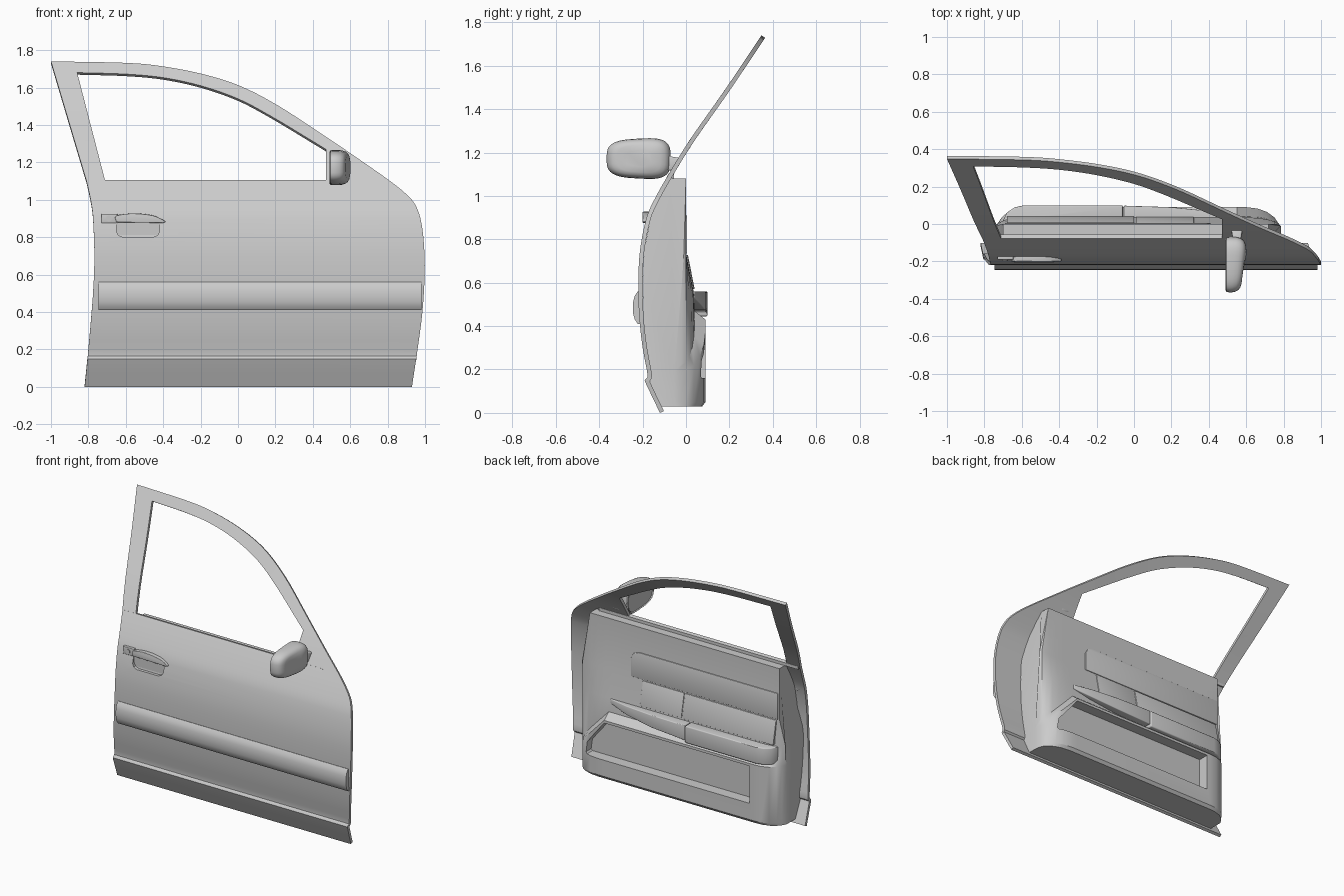
import bpy, bmesh, math
from mathutils import Vector

if "Cube" in bpy.data.objects:
    bpy.data.objects.remove(bpy.data.objects["Cube"])


def dense(pts, n=5):
    """Smooth curve through 2D points (Catmull-Rom)."""
    p = [Vector(q) for q in pts]
    p = [2 * p[0] - p[1]] + p + [2 * p[-1] - p[-2]]
    out = []
    for i in range(1, len(p) - 2):
        a, b, c, d = p[i - 1:i + 3]
        for k in range(n):
            t = k / n
            out.append(0.5 * (2 * b + (c - a) * t + (2 * a - 5 * b + 4 * c - d) * t * t
                              + (3 * b - a - 3 * c + d) * t ** 3))
    return out + [p[-2]]


def lookup(table, z):
    """Value at height z from (z, value) pairs."""
    for a, b in zip(table, table[1:]):
        if z <= b[0]:
            return a[1] + (b[1] - a[1]) * (z - a[0]) / (b[0] - a[0])
    return table[-1][1]


def add(name, bm):
    me = bpy.data.meshes.new(name)
    bm.to_mesh(me)
    bm.free()
    ob = bpy.data.objects.new(name, me)
    bpy.context.collection.objects.link(ob)
    return ob


def loft(name, rings, bevel=0):
    """Closed rings joined by quads and capped at both ends."""
    bm = bmesh.new()
    vs = [[bm.verts.new(p) for p in r] for r in rings]
    n = len(vs[0])
    for a, b in zip(vs, vs[1:]):
        for i in range(n):
            bm.faces.new((a[i], a[(i + 1) % n], b[(i + 1) % n], b[i]))
    bm.faces.new(vs[0])
    bm.faces.new(vs[-1])
    bmesh.ops.recalc_face_normals(bm, faces=bm.faces)
    ob = add(name, bm)
    if bevel:
        m = ob.modifiers.new("bevel", 'BEVEL')
        m.width, m.segments, m.limit_method = bevel, 3, 'ANGLE'
    return ob


def plate(name, xz, y0, y1, bevel=0):
    return loft(name, [[(x, y, z) for x, z in xz] for y in (y0, y1)], bevel)


def rect(x0, x1, z0, z1):
    return [(x0, z0), (x1, z0), (x1, z1), (x0, z1)]


def cut(ob, cutter):
    m = ob.modifiers.new("cut", 'BOOLEAN')
    m.object, m.solver = cutter, 'EXACT'
    cutter.hide_render = True
    cutters.append(cutter)


cutters = []

# Side curvature and the two vertical edges of the door, by height
SKIN = dense([(0, -.12), (.14, -.187), (.155, -.187), (.175, -.177), (.3, -.2), (.45, -.216),
              (.6, -.22), (.75, -.212), (.9, -.182), (1, -.137), (1.1, -.08), (1.2, -.02),
              (1.3, .046), (1.5, .187), (1.74, .348)])
LEFT = dense([(0, -.82), (.2, -.8), (.5, -.775), (.7, -.768), (.9, -.775), (1, -.788), (1.1, -.81)])
RIGHT = dense([(0, .93), (.2, .96), (.4, .986), (.6, .998), (.75, .995), (.88, .98), (.97, .95),
               (1.03, .9), (1.11, .8), (1.27, .57)])


def f(z):
    return lookup(SKIN, z)


# Outer skin with window frame
bm = bmesh.new()


def strip(rows):
    vs = [[bm.verts.new((x, f(z), z)) for x, z in r] for r in rows]
    for a, b in zip(vs, vs[1:]):
        for i in range(len(a) - 1):
            bm.faces.new((a[i], a[i + 1], b[i + 1], b[i]))


levels = [0, .07, .14, .148, .155, .165, .175] + [.2 + .05 * i for i in range(15)] \
    + [.925, .95, .975, 1, 1.03, 1.06, 1.1]
strip([[(lookup(LEFT, z), z), (-.71, z), (.47, z), (lookup(RIGHT, z), z)] for z in levels])
strip([[(.47, z), (lookup(RIGHT, z), z)] for z in (1.1, 1.14, 1.18, 1.22, 1.27)])
outer = dense([(.57, 1.27), (.42, 1.37), (.22, 1.5), (.02, 1.605), (-.18, 1.67), (-.4, 1.713),
               (-.6, 1.732), (-1, 1.74)])
inner = dense([(.47, 1.27), (.38, 1.325), (.18, 1.445), (0, 1.54), (-.2, 1.61), (-.4, 1.653),
               (-.6, 1.672), (-.86, 1.68)])
strip(list(zip(outer, inner)))
strip([[(-.81 - .19 * t, 1.1 + .64 * t), (-.71 - .15 * t, 1.1 + .58 * t)]
       for t in (i / 8 for i in range(9))])
bmesh.ops.remove_doubles(bm, verts=bm.verts, dist=.0005)
bm.normal_update()
bmesh.ops.reverse_faces(bm, faces=[q for q in bm.faces if q.normal.y > 0])
skin = add("door_skin", bm)
m = skin.modifiers.new("thickness", 'SOLIDIFY')
m.thickness, m.offset = .02, -1

# Recess behind the outside handle
cup = [(-.65, .89), (-.65, .83), (-.64, .81), (-.615, .8), (-.455, .8), (-.43, .81),
       (-.42, .83), (-.42, .89)]
cut(skin, plate("handle_recess_cutter", cup, -.3, -.182))

# Outside handle and lock
plate("handle_base", rect(-.73, -.645, .875, .925), -.192, -.165, .004)
lever = dense([(-.65, .88), (-.65, .915), (-.55, .927), (-.45, .915), (-.39, .885), (-.4, .876)], 4)
plate("handle_lever", lever, -.2, -.165, .006)
circle = [(-.69 + .016 * math.cos(i * math.pi / 10), .9 + .016 * math.sin(i * math.pi / 10))
          for i in range(20)]
plate("lock_cylinder", circle, -.197, -.18)

# Side moulding
prof = [(-.2, .41), (-.222, .41), (-.236, .43), (-.243, .455), (-.245, .485), (-.243, .515),
        (-.236, .54), (-.222, .56), (-.2, .56)]
loft("side_moulding", [[(x, y, z) for y, z in prof] for x in (-.745, .98)])

# Belt seal along the bottom of the window, leaning with the skin
loft("belt_seal", [[(x, -.09, 1.086), (x, -.078, 1.106), (x, -.055, 1.1), (x, -.055, 1.08)]
                   for x in (-.8, .69)])

# Inner trim: one section swept along x, its bulge shrinking and sinking at the ends
sec = [(0, 1.08), (0, .735), (.035, .56), (.04, .47), (.09, .43), (.09, .05), (.075, .03)]
sec += [(f(z) + .019, z) for z in (.03, .14, .18, .3, .45, .6, .75, .9, 1, 1.08)]
ends = [(-.74, -.25), (-.725, .1), (-.705, .42), (-.67, .75), (-.62, .95), (-.57, 1),
        (.3, 1), (.55, 1), (.6, 1), (.66, .92), (.71, .72), (.75, .4), (.775, 0), (.785, -.6)]
rings = []
for x, k in ends:
    ring = []
    for i, (y, z) in enumerate(sec):
        px = max(-.70, min(x, .79 - .2 * (z - .73))) if z > .73 else x
        if i in (3, 4):
            z -= max(0, x - .55) * 1.05
        if y > 0:
            y *= k
        elif i == 1 and k < 0 and x > 0:
            y = -.01
        ring.append((px, y, z))
    rings.append(ring)
trim = loft("inner_trim", rings)
pocket = [(.7, .17), (.69, .24), (.55, .412), (-.54, .412), (-.54, .16), (.69, .16)]
cut(trim, plate("pocket_cutter", pocket, .015, .3))

# Trim inserts, nearly flush with the trim
pad = [(-.69, .735), (.41, .735), (.41, .86), (.39, .895), (.35, .91), (-.69, .91)]
plate("upper_trim_pad", pad, -.02, .005, .003)
for name, x0, x1, h in (("middle_insert_front", .01, .32, .004), ("middle_insert_rear", -.68, 0, .007)):
    loft(name, [[(x, -.02, .57), (x, .033 + h, .57), (x, .002 + h, .728), (x, -.02, .728)]
                for x in (x0, x1)], .002)

# Armrest with rounded rear end, and the tapering pull handle
arm = [(-.06, 0), (-.06, .1), (-.59, .1), (-.64, .088), (-.68, .06), (-.7, .02), (-.7, 0)]
loft("armrest", [[(x, y, z) for x, y in arm] for z in (.445, .56)], .008)
loft("pull_handle", [[(x, 0, z0), (x, y, z0), (x, y, .56), (x, 0, .56)]
                     for x, y, z0 in ((-.055, .098, .46), (.2, .09, .475), (.4, .07, .5),
                                      (.54, .04, .53))], .005)

# Door mirror housing, glass and arm


def oval(x, s, a=.148, b=.092):
    pts = []
    for i in range(40):
        c, d = math.cos(i * math.pi / 20), math.sin(i * math.pi / 20)
        u = math.copysign(abs(c) ** .6, c)
        v = math.copysign(abs(d) ** .6, d)
        pts.append((x + .012 * u * (x > .52), -.218 + a * s * u, 1.172 + b * s * v + .008 * u * v))
    return pts


loft("mirror_housing", [oval(x, s) for x, s in (
    (.5, .88), (.49, .92), (.495, .98), (.51, 1), (.535, 1), (.555, .97), (.57, .91), (.58, .82),
    (.587, .68), (.59, .4))])
loft("mirror_glass", [oval(x, .86) for x in (.494, .502)])
loft("mirror_arm", [[(x0, y, z0), (x1, y, z0), (x1, y, z1), (x0, y, z1)]
                    for y, x0, x1, z0, z1 in ((-.1, .53, .57, 1.12, 1.19),
                                              (-.06, .525, .575, 1.115, 1.18),
                                              (-.03, .52, .58, 1.14, 1.175))], .008)

# Apply modifiers, drop cutters, smooth shading
bpy.ops.object.select_all(action='DESELECT')
parts = [o for o in bpy.context.collection.objects if o not in cutters]
for o in parts:
    o.select_set(True)
bpy.context.view_layer.objects.active = skin
bpy.ops.object.convert(target='MESH')
bpy.ops.object.shade_smooth_by_angle(angle=math.radians(30))
for c in cutters:
    bpy.data.objects.remove(c)
